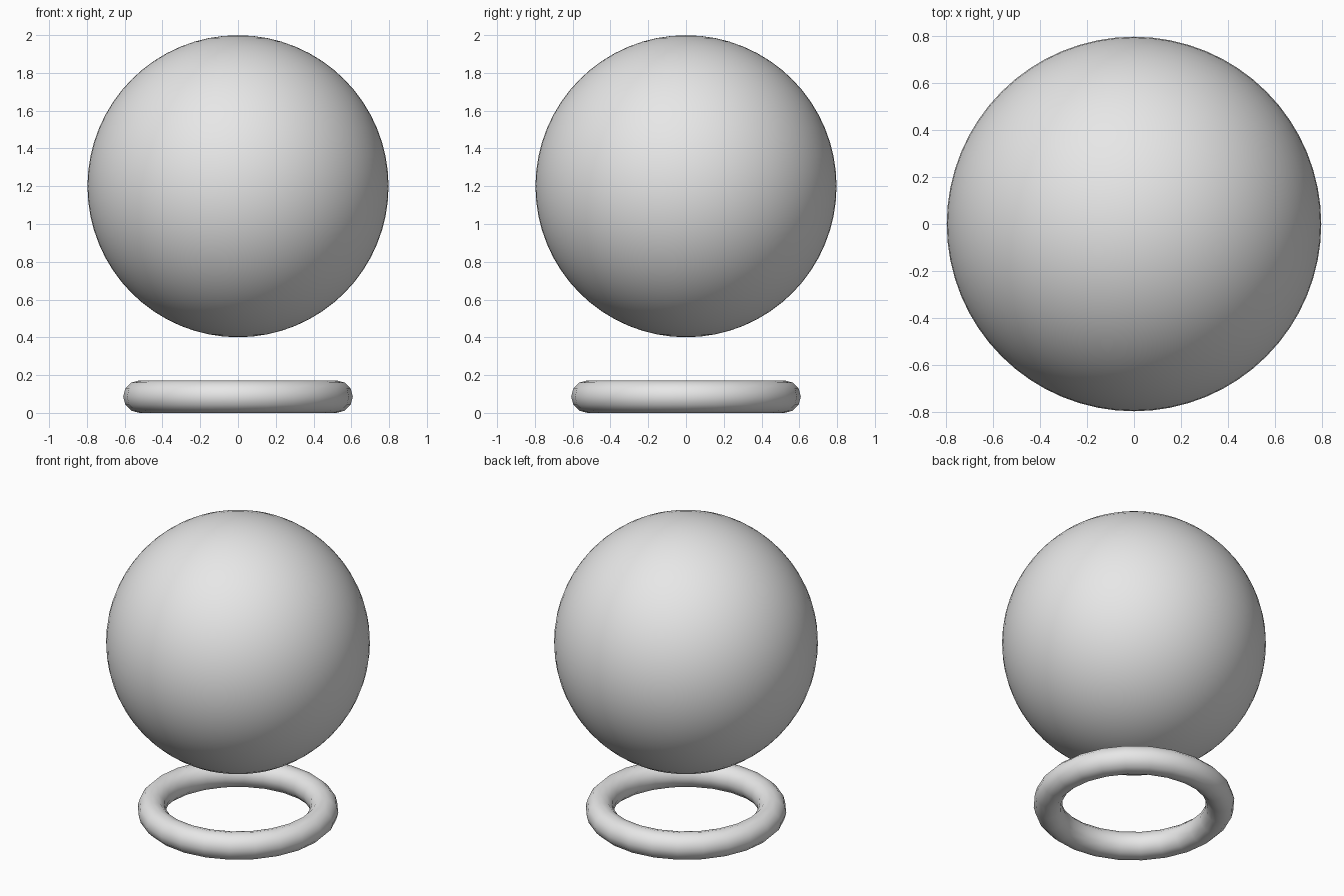
import bpy

default_cube = bpy.data.objects.get("Cube")
if default_cube:
    bpy.data.objects.remove(default_cube, do_unlink=True)

# Single plain grey for both parts
grey = bpy.data.materials.new("plain_grey")
grey.use_nodes = True
colour = (0.8, 0.8, 0.8, 1)
grey.diffuse_color = colour
grey.node_tree.nodes["Principled BSDF"].inputs["Base Color"].default_value = colour


def finish(name):
    """Name, colour and smooth the newly added part."""
    part = bpy.context.object
    part.name = name
    part.data.materials.append(grey)
    bpy.ops.object.shade_smooth()
    return part


# Large ball floating above the ring
bpy.ops.mesh.primitive_uv_sphere_add(segments=64, ring_count=32, radius=0.797,
                                     location=(0, 0, 1.2))
ball = finish("ball")
ball.scale.z = 1.003

# Ring lying on the ground
bpy.ops.mesh.primitive_torus_add(major_segments=24, minor_segments=12,
                                 major_radius=0.522, minor_radius=0.086,
                                 location=(0, 0, 0.086))
finish("base_ring")
